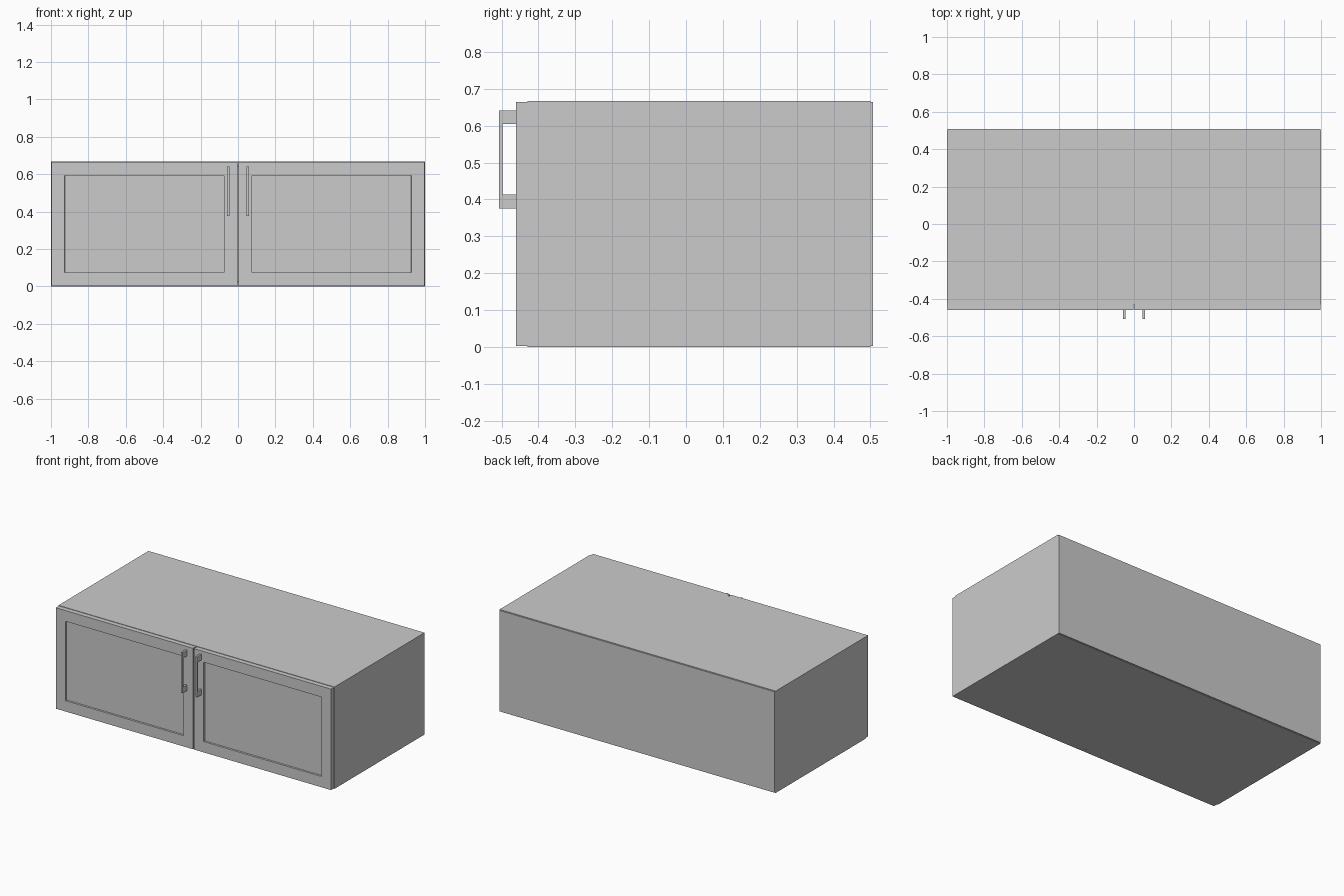
import bpy, bmesh

if "Cube" in bpy.data.objects:
    bpy.data.objects.remove(bpy.data.objects["Cube"])


def make_object(name, bm):
    bmesh.ops.recalc_face_normals(bm, faces=bm.faces)
    mesh = bpy.data.meshes.new(name)
    bm.to_mesh(mesh)
    bm.free()
    obj = bpy.data.objects.new(name, mesh)
    bpy.context.collection.objects.link(obj)
    return obj


def add_box(bm, lo, hi):
    verts = bmesh.ops.create_cube(bm, size=1)["verts"]
    for v in verts:
        for i in range(3):
            v.co[i] = lo[i] if v.co[i] < 0 else hi[i]
    return list({f for v in verts for f in v.link_faces})


def box(name, lo, hi):
    bm = bmesh.new()
    add_box(bm, lo, hi)
    return make_object(name, bm)


FRONT, BACK, HEIGHT, T = -0.43, 0.50, 0.667, 0.03


def door(name, x0, x1):
    # slab whose front face is inset and pushed in to form a framed panel
    bm = bmesh.new()
    faces = add_box(bm, (x0, -0.461, 0.003), (x1, FRONT, 0.664))
    bm.normal_update()
    front = min(faces, key=lambda f: f.calc_center_median().y)
    bmesh.ops.inset_region(bm, faces=[front], thickness=0.1)
    bmesh.ops.inset_region(bm, faces=[front], thickness=0.002)
    for v in front.verts:
        v.co.y += 0.01
    return make_object(name, bm)


def handle(name, x):
    # C-shaped side profile extruded across its width
    profile = [(-0.461, 0.641), (-0.507, 0.641), (-0.507, 0.376), (-0.461, 0.376),
               (-0.461, 0.413), (-0.497, 0.413), (-0.497, 0.604), (-0.461, 0.604)]
    w = 0.0065
    bm = bmesh.new()
    face = bm.faces.new([bm.verts.new((x - w, y, z)) for y, z in profile])
    new = bmesh.ops.extrude_face_region(bm, geom=[face])["geom"]
    bmesh.ops.translate(bm, vec=(2 * w, 0, 0),
                        verts=[g for g in new if isinstance(g, bmesh.types.BMVert)])
    return make_object(name, bm)


# carcass boards
box("bottom_board", (-1 + T, FRONT, 0), (1 - T, BACK, T))
box("top_board", (-1 + T, FRONT, HEIGHT - T), (1 - T, BACK, HEIGHT))
box("back_panel", (-0.997, BACK, 0.003), (0.997, 0.507, 0.664))

# mirrored sides, doors and handles
for side, s in (("left", -1), ("right", 1)):
    xs = sorted((s * (1 - T), s))
    box(side + "_side", (xs[0], FRONT, 0), (xs[1], BACK, HEIGHT))
    door(side + "_door", *sorted((s * 0.003, s * 0.997)))
    handle(side + "_handle", s * 0.052)
